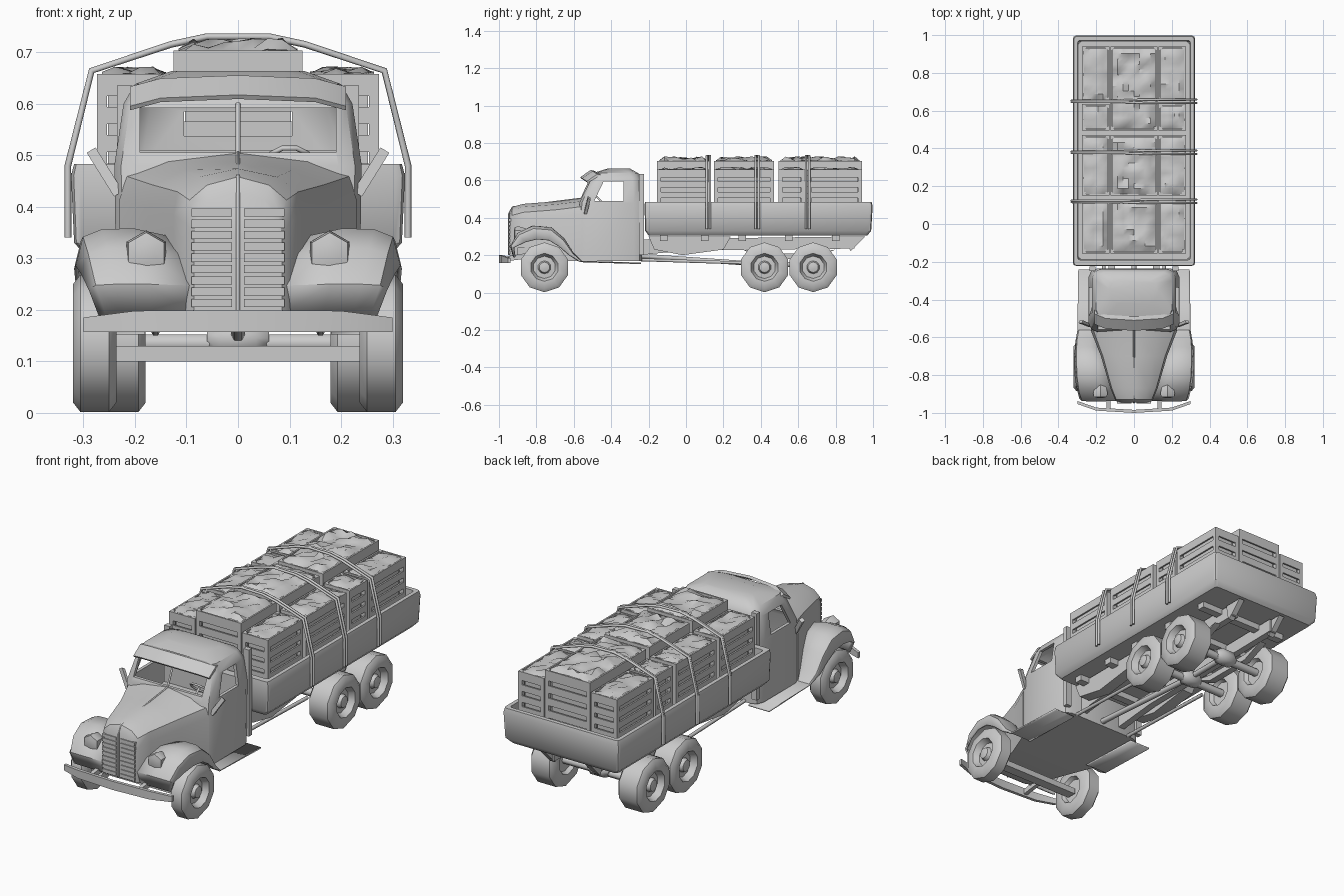
import bpy, bmesh, math, random
from mathutils import Vector, Matrix

if "Cube" in bpy.data.objects:
    bpy.data.objects.remove(bpy.data.objects["Cube"])

random.seed(4)


def finish(name, bm, mirror=False):
    bmesh.ops.recalc_face_normals(bm, faces=bm.faces)
    me = bpy.data.meshes.new(name)
    bm.to_mesh(me)
    bm.free()
    ob = bpy.data.objects.new(name, me)
    bpy.context.collection.objects.link(ob)
    if mirror:
        ob.modifiers.new("mirror", 'MIRROR')
    return ob


def add_box(bm, x0, x1, y0, y1, z0, z1):
    m = Matrix.Translation(((x0+x1)/2, (y0+y1)/2, (z0+z1)/2)) @ Matrix.Diagonal((x1-x0, y1-y0, z1-z0, 1))
    bmesh.ops.create_cube(bm, size=1, matrix=m)


def box(name, *dims, mirror=False):
    bm = bmesh.new()
    add_box(bm, *dims)
    return finish(name, bm, mirror)


def loft(name, rings, closed=True, caps=True, mirror=False):
    bm = bmesh.new()
    vr = [[bm.verts.new(p) for p in r] for r in rings]
    n = len(vr[0])
    for a, b in zip(vr, vr[1:]):
        for i in range(n if closed else n-1):
            j = (i+1) % n
            bm.faces.new((a[i], a[j], b[j], b[i]))
    if caps:
        bm.faces.new(vr[0])
        bm.faces.new(vr[-1])
    return finish(name, bm, mirror)


def prism(name, yz, x0, x1, mirror=False):
    return loft(name, [[(x, y, z) for y, z in yz] for x in (x0, x1)], mirror=mirror)


def rrect(hx, y0, y1, z, r, n=2):
    pts = []
    for k, (sx, cy) in enumerate([(1, y1-r), (-1, y1-r), (-1, y0+r), (1, y0+r)]):
        for i in range(n+1):
            a = math.pi/2*(k+i/n)
            pts.append((sx*(hx-r)+r*math.cos(a), cy+r*math.sin(a), z))
    return pts


def lathe(name, profile, centre, seg=10, axis='X', mirror=True):
    rings = []
    for t, r in profile:
        ring = []
        for i in range(seg):
            a = 2*math.pi*i/seg - math.pi/2
            u, v = r*math.cos(a), r*math.sin(a)
            off = (t, u, v) if axis == 'X' else (u, t, v)
            ring.append(Vector(centre)+Vector(off))
        rings.append(ring)
    return loft(name, rings, mirror=mirror)


def rod(name, pts, r, res=1):
    cu = bpy.data.curves.new(name, 'CURVE')
    cu.dimensions = '3D'
    cu.bevel_depth, cu.bevel_resolution, cu.use_fill_caps = r, res, True
    sp = cu.splines.new('POLY')
    sp.points.add(len(pts)-1)
    for p, q in zip(sp.points, pts):
        p.co = (*q, 1)
    ob = bpy.data.objects.new(name, cu)
    bpy.context.collection.objects.link(ob)
    return ob


# Wheels: front singles and wider rear ones
def wheel(name, x, y, w):
    lathe(name, [(-w+.02, .01), (-w+.02, .06), (-w, .07), (-w, .115), (-w+.014, .133), (w-.014, .133), (w, .115),
                 (w, .075), (w-.03, .06), (w-.028, .035), (w-.01, .028), (w-.006, .01)], (x, y, .135))


wheel("front_wheel", .278, -.757, .042)
wheel("rear_wheel_a", .243, .42, .064)
wheel("rear_wheel_b", .243, .68, .064)


# Cab shell, hollowed, with window openings
def cab_rings(d):
    sec = [(.17, -.58, -.235, .235), (.48, -.57, -.235, .24), (.60, -.515, -.24, .222),
           (.638, -.50, -.255, .2), (.663, -.42, -.30, .13)]
    return [rrect(h-d, a+d, b-d, z + (d if i == 0 else -d*(i > 2)), .045-d/2) for i, (z, a, b, h) in enumerate(sec)]


cab = loft("cab", cab_rings(0))
cutters = [loft("cab_hollow", cab_rings(.016)),
           prism("side_window_cut", [(-.49, .49), (-.335, .49), (-.335, .595), (-.44, .595)], -.4, .4),
           box("windscreen_cut", -.19, .19, -.7, -.44, .505, .592),
           box("rear_window_cut", -.105, .105, -.32, -.1, .537, .585)]
bpy.context.view_layer.objects.active = cab
for c in cutters:
    m = cab.modifiers.new("cut", 'BOOLEAN')
    m.operation, m.object, m.solver = 'DIFFERENCE', c, 'EXACT'
    bpy.ops.object.modifier_apply(modifier=m.name)
    bpy.data.objects.remove(c)
rod("windscreen_divider", [(0, -.565, .49), (0, -.515, .6)], .005)
# Curved visor strip over the windscreen
loft("sun_visor", [[(x, y-.055, z-.038), (x, y, z), (x, y+.02, z-.004), (x, y-.05, z-.046)]
                   for x, y, z in [(-.21, -.475, .633), (-.15, -.5, .649), (0, -.51, .655),
                                   (.15, -.5, .649), (.21, -.475, .633)]])
box("cab_rear_post", .205, .235, -.25, -.225, .2, .635, mirror=True)
box("seat_base", -.2, .2, -.42, -.27, .19, .38)
box("seat_back", -.2, .2, -.3, -.26, .38, .51)
rod("steering_wheel", [(.1+.045*math.cos(a*math.pi/5), -.45-.03*math.sin(a*math.pi/5),
                        .485+.03*math.sin(a*math.pi/5)) for a in range(11)], .005)
rod("steering_column", [(.1, -.45, .485), (.1, -.55, .4)], .006)
mir = prism("wing_mirror", [(-.545, 0), (-.53, 0), (-.51, .09), (-.525, .1)], -.01, .01)
mir.data.transform(Matrix.Translation((.232, 0, .425)) @ Matrix.Rotation(math.radians(32), 4, 'Y'))
mir.modifiers.new("mirror", 'MIRROR')


# Bonnet tapering to a narrow nose
def hood_ring(y, w, zt, zb):
    half = [(w, zb), (w, zt-.09), (w*.94, zt-.045), (w*.6, zt-.016)]
    return [(x, y, z) for x, z in half] + [(0, y, zt)] + [(-x, y, z) for x, z in half[::-1]]


loft("bonnet", [hood_ring(-.945, .085, .43, .2), hood_ring(-.93, .1, .458, .19), hood_ring(-.87, .125, .474, .18),
                hood_ring(-.7, .175, .487, .17), hood_ring(-.56, .23, .504, .17)])
rod("bonnet_ridge", [(0, -.948, .2), (0, -.948, .42), (0, -.928, .458), (0, -.56, .504)], .004)
bm = bmesh.new()
for i in range(9):
    add_box(bm, .012, .09, -.95, -.93, .205+i*.022, .221+i*.022)
finish("grille_bars", bm, True)

# Front wings flowing into running boards: (y, z, outer x, inner x, lip towards wheel)
path = [(-.925, .19, .27, .08, .05), (-.94, .25, .29, .09, .1), (-.9, .32, .305, .1, .3), (-.82, .358, .315, .11, .36),
        (-.72, .35, .318, .13, .36), (-.65, .29, .315, .16, .3), (-.6, .21, .31, .17, .15), (-.56, .17, .3, .18, .03),
        (-.24, .16, .295, .18, 0)]
rings = []
for y, z, xo, xi, k in path:
    ring = []
    for f, g in [(0, .25), (.45, .0), (.75, .02), (.93, .2), (1, .9)]:
        q = k*g
        ring.append((xi+(xo-xi)*f, y+(-.757-y)*q, z+(.135-z)*q))
    rings.append(ring)
wing = loft("front_wing", rings, closed=False, caps=False)
wing.modifiers.new("thickness", 'SOLIDIFY').thickness = .008
wing.modifiers.new("mirror", 'MIRROR')
lathe("headlamp", [(-.04, .02), (-.035, .04), (-.015, .044), (.02, .034), (.06, .01)], (.178, -.88, .31), 6, 'Y')

# Bumper bowed back at the tapering ends
loft("bumper", [[(x, y-.008, .157), (x, y-.008, zt), (x, y+.008, zt), (x, y+.008, .157)]
                for x, y, zt in [(-.3, -.945, .185), (-.2, -.98, .198), (0, -.992, .2),
                                 (.2, -.98, .198), (.3, -.945, .185)]])
prism("bumper_bracket", [(-.98, .165), (-.98, .19), (-.86, .21), (-.86, .18)], .125, .145, mirror=True)

# Chassis: rails, crossmembers, axles and shafts
prism("frame_rail", [(-.9, .2), (-.25, .2), (0, .225), (.9, .235), (.9, .3), (-.2, .285), (-.9, .24)], .1, .135, True)
bm = bmesh.new()
for y in (-.12, .1, .3, .55, .8):
    add_box(bm, -.25, .25, y-.02, y+.02, .275, .31)
finish("crossmembers", bm)
box("front_axle_beam", -.24, .24, -.78, -.73, .1, .13)
for i, y in enumerate((.42, .68)):
    rod(f"rear_axle_{i}", [(-.24, y, .135), (.24, y, .135)], .02)
    lathe(f"differential_{i}", [(-.06, .02), (-.035, .04), (.035, .04), (.06, .02)], (0, y, .145), 8, mirror=False)
rod("drive_shaft", [(0, -.3, .2), (0, .42, .15), (0, .68, .15)], .014)
for s in (-1, 1):
    rod("side_pipe", [(s*.16, -.24, .175), (s*.16, .32, .158)], .009)
prism("rear_spring", [(.3, .23), (.42, .18), (.68, .18), (.8, .23), (.68, .21), (.42, .21)], .125, .16, mirror=True)
prism("side_tank", [(-.2, .3), (-.17, .23), (-.02, .2), (.2, .23), (.24, .3)], .14, .2, mirror=True)
prism("rear_bracket", [(.86, .3), (.87, .24), (.88, .22), (.96, .3)], .11, .14, mirror=True)

# Cargo bed: one flared tray
loft("cargo_bed", [rrect(.295, -.2, .97, .305, .015), rrect(.318, -.218, .99, .33, .015),
                   rrect(.324, -.222, .998, .46, .018), rrect(.318, -.22, .993, .483, .015),
                   rrect(.298, -.19, .972, .483, .012), rrect(.293, -.185, .965, .33, .012)])


# Slatted crates filled with lumpy goods
def crate(name, x0, x1, y0, y1, z1, bump, z0=.33):
    bm = bmesh.new()
    t, p = .008, .02
    for x in (x0, x1-p):
        for y in (y0, y1-p):
            add_box(bm, x, x+p, y, y+p, z0, z1)
    step = (z1-z0)/6
    for i in range(6):
        a = z0+i*step+.012
        b = a+step*.6 if i < 5 else z1
        for x in (x0, x1-t):
            add_box(bm, x, x+t, y0+.003, y1-.003, a, b)
        for y in (y0, y1-t):
            add_box(bm, x0+.003, x1-.003, y, y+t, a, b)
    add_box(bm, x0+.022, x1-.022, y0+.022, y1-.022, z0, z1-.02)
    nx, ny = max(4, round((x1-x0)/.03)), round((y1-y0)/.03)
    m = Matrix.Translation(((x0+x1)/2, (y0+y1)/2, z1)) @ Matrix.Diagonal(((x1-x0-.02)/2, (y1-y0-.02)/2, 1, 1))
    g = bmesh.ops.create_grid(bm, x_segments=nx, y_segments=ny, size=1, matrix=m)
    for v in g["verts"]:
        v.co.z += random.uniform(-.012, .004) if v.is_boundary else random.uniform(-.003, bump)
    finish(name, bm)


for r, (y0, y1) in enumerate([(-.155, .125), (.15, .47), (.495, .94)]):
    crate(f"middle_crate_{r}", -.125, .125, y0, y1, .703, .026)
    for side, s in (("right", 1), ("left", -1)):
        a, b = sorted((s*.13, s*.274))
        if r < 2:
            crate(f"{side}_crate_{r}", a, b, y0, y1, .658, .014)
        else:
            crate(f"{side}_crate_{r}a", a, b, y0, .635, .658, .014)
            crate(f"{side}_crate_{r}b", a, b, .65, y1, .658, .014)

# Lashing ropes in pairs over the load
half = [(.33, .34), (.33, .48), (.284, .664), (.13, .715), (.06, .73)]
for y in (.12, .38, .65):
    for d in (-.009, .009):
        rod("lashing_rope", [(x, y+d, z) for x, z in half] + [(-x, y+d*.5, z) for x, z in half[::-1]], .0065)

# Shading
for ob in bpy.data.objects:
    ob.select_set(ob.type == 'MESH')
bpy.context.view_layer.objects.active = cab
bpy.ops.object.shade_smooth_by_angle(angle=math.radians(40))
